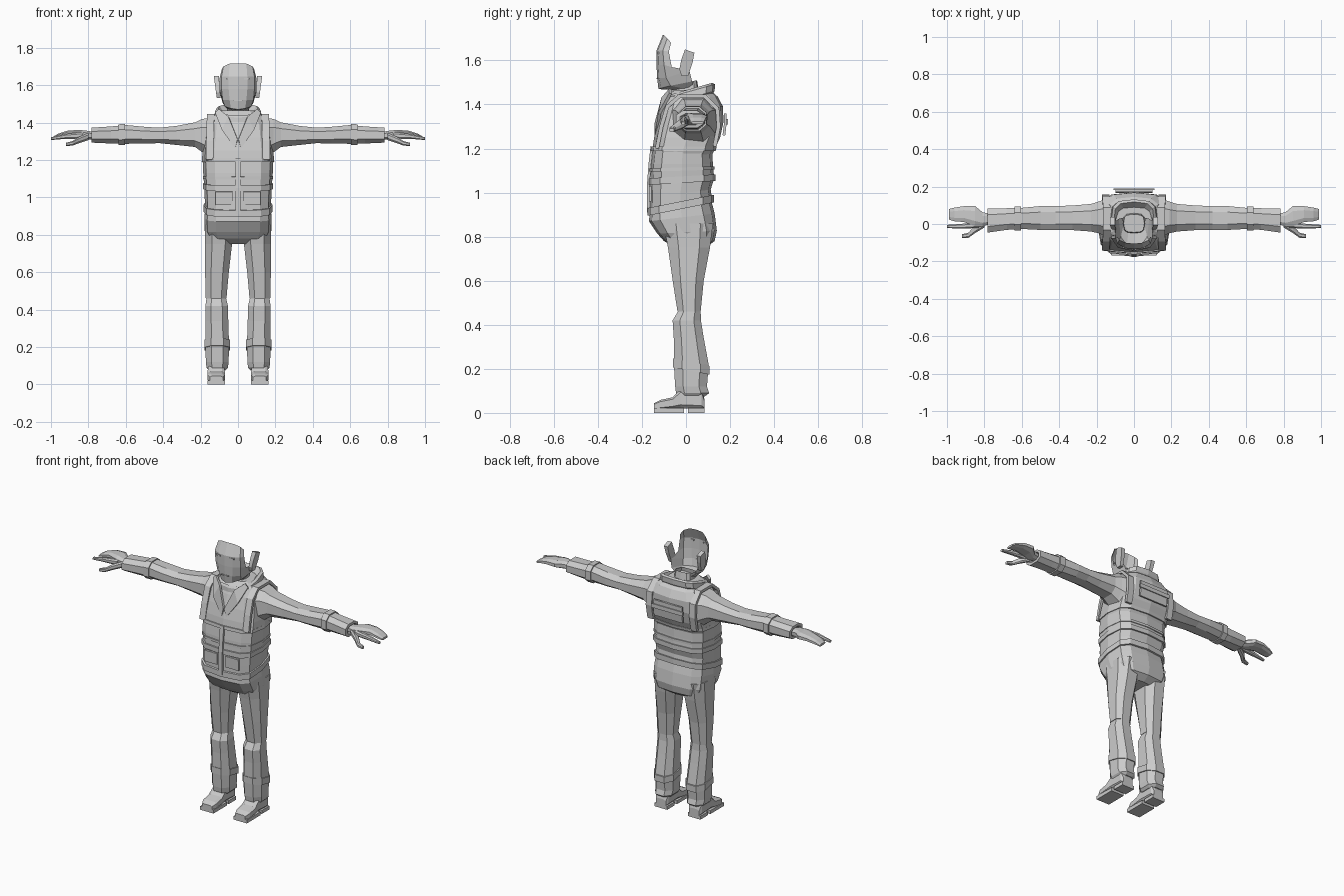
import bpy, bmesh, math
from mathutils import Vector

grey = bpy.data.materials.new("plain_grey")
grey.diffuse_color = (0.6, 0.6, 0.6, 1)


def make(name, verts, faces, mirror=False, thick=0):
    me = bpy.data.meshes.new(name)
    me.from_pydata(verts, [], faces)
    bm = bmesh.new()
    bm.from_mesh(me)
    bmesh.ops.recalc_face_normals(bm, faces=bm.faces)
    bm.to_mesh(me)
    bm.free()
    me.materials.append(grey)
    ob = bpy.data.objects.new(name, me)
    bpy.context.collection.objects.link(ob)
    if thick:
        m = ob.modifiers.new("Thickness", 'SOLIDIFY')
        m.thickness, m.offset = thick, 0
    if mirror:
        ob.modifiers.new("Mirror", 'MIRROR')
    return ob


def ring(axis, at, a0, a1, b0, b1, slope=0, n=12, p=0.6):
    """Rounded-box section across an axis; slope tilts it along b."""
    pts = []
    for i in range(n):
        t = 2 * math.pi * (i + (0.5 if n == 8 else 0)) / n
        c, s = math.cos(t), math.sin(t)
        a = (a0 + a1) / 2 + (a1 - a0) / 2 * math.copysign(abs(c) ** p, c)
        b = (b0 + b1) / 2 + (b1 - b0) / 2 * math.copysign(abs(s) ** p, s)
        if axis == 'z':
            pts.append((a, b, at + slope * b))
        elif axis == 'x':
            pts.append((at, a, b))
        else:
            pts.append((a, at, b))
    return pts


def loft(name, rings, mirror=False, caps=True):
    n = len(rings[0])
    faces = []
    for r in range(len(rings) - 1):
        for i in range(n):
            j = (i + 1) % n
            faces.append((r * n + i, r * n + j, r * n + n + j, r * n + n + i))
    if caps:
        faces += [tuple(range(n)), tuple(range((len(rings) - 1) * n, len(rings) * n))]
    return make(name, [v for r in rings for v in r], faces, mirror)


def body(name, rows, slope=0, **kw):
    """Centred sections: z, half width, front y, back y, optional slope."""
    return loft(name, [ring('z', r[0], -r[1], r[1], r[2], r[3],
                            r[4] if len(r) > 4 else slope) for r in rows], **kw)


def limb(name, axis, rows, slope=0, n=8, p=0.8):
    return loft(name, [ring(axis, *r, slope, n, p) for r in rows], True)


def strip(name, path, half, thick, mirror=True):
    """Flat webbing that follows a path, widened along x."""
    v = [(x + s * half, y, z) for x, y, z in path for s in (-1, 1)]
    f = [(2 * i, 2 * i + 1, 2 * i + 3, 2 * i + 2) for i in range(len(path) - 1)]
    return make(name, v, f, mirror, thick)


def box(name, x0, x1, y0, y1, z0, z1, mirror=True):
    v = [(x, y, z) for x in (x0, x1) for y in (y0, y1) for z in (z0, z1)]
    f = [(0, 1, 3, 2), (4, 5, 7, 6), (0, 1, 5, 4), (2, 3, 7, 6), (0, 2, 6, 4), (1, 3, 7, 5)]
    return make(name, v, f, mirror)


# Trousers
body("hips", [(.94, .176, -.165, .115, .2), (.89, .18, -.168, .13, .12),
              (.82, .178, -.13, .14, .05), (.78, .16, -.10, .13, 0), (.75, .06, -.05, .09, 0)])
limb("leg", 'z', [(.86, .02, .18, -.11, .13), (.75, .027, .18, -.088, .115),
                  (.6, .045, .18, -.065, .085), (.46, .058, .176, -.042, .07)])
limb("shin", 'z', [(.46, .06, .172, -.04, .07), (.42, .05, .178, -.065, .072),
                   (.34, .048, .178, -.06, .085), (.22, .044, .178, -.06, .108),
                   (.12, .046, .176, -.054, .10), (.09, .05, .172, -.05, .11),
                   (.075, .065, .16, -.04, .09)])
limb("shin_band", 'z', [(.195, .038, .183, -.065, .113), (.235, .038, .183, -.065, .113)], -.2)

# Shoes
limb("shoe", 'y', [(-.145, .08, .152, .015, .045), (-.115, .068, .165, .015, .06),
                   (-.06, .068, .165, .02, .072), (-.025, .07, .162, .02, .11),
                   (.07, .07, .162, .015, .11), (.085, .08, .152, .015, .06)], p=.5)
box("front_sole", .07, .163, -.145, -.01, 0, .022)
box("shoe_heel", .072, .16, .01, .085, 0, .022)

# Vest and its belts
body("vest", [(.95, .176, -.165, .118, .2), (1.0, .178, -.163, .112, .12),
              (1.06, .181, -.162, .128, .04), (1.13, .186, -.158, .122, 0),
              (1.21, .187, -.148, .118, 0)])
body("waist_belt", [(.93, .185, -.175, .128), (.965, .185, -.175, .128)], .2)
body("middle_belt", [(1.045, .187, -.17, .134), (1.075, .187, -.17, .134)], .06)
body("upper_belt", [(1.10, .187, -.166, .13), (1.115, .187, -.166, .13)], .03)
strip("vest_zip", [(0, -.17, .91), (0, -.17, 1.05), (0, -.164, 1.13), (0, -.155, 1.21)],
      .013, .012, False)
strip("vest_pocket", [(.075, -.162, .96), (.075, -.163, 1.03)], .045, .012)

# Chest and shoulders
body("chest", [(1.165, .182, -.14, .115), (1.2, .192, -.152, .132), (1.25, .19, -.145, .155),
               (1.32, .182, -.128, .17), (1.39, .172, -.105, .168), (1.435, .14, -.085, .145),
               (1.465, .09, -.06, .11)])
body("vest_rim", [(1.19, .194, -.16, .135), (1.21, .192, -.158, .14)])
strip("shoulder_strap", [(.152, -.132, 1.2), (.15, -.112, 1.3), (.148, -.085, 1.39),
                         (.145, -.03, 1.438), (.145, .085, 1.438), (.15, .142, 1.38),
                         (.152, .148, 1.3), (.152, .13, 1.21)], .02, .018)
strip("back_panel", [(0, .172, 1.26), (0, .178, 1.31), (0, .178, 1.36)], .10, .012, False)
strip("back_strap", [(0, .186, 1.31), (0, .186, 1.335)], .11, .008, False)

# Open collar with lapels
body("collar", [(1.40, .11, -.085, .115), (1.425, .128, -.10, .13), (1.455, .122, -.098, .132),
                (1.465, .108, -.09, .118), (1.44, .085, -.07, .09), (1.40, .07, -.05, .07)],
     .28, caps=False)
make("lapel", [(.015, -.135, 1.26), (.002, -.137, 1.31), (.05, -.105, 1.43), (.10, -.07, 1.47),
               (.12, -.07, 1.45), (.085, -.12, 1.36)],
     [(0, 1, 2, 5), (2, 3, 4, 5)], True, .014)
body("neck", [(1.36, .07, -.07, .07), (1.44, .062, -.055, .06), (1.50, .055, -.045, .05)],
     .2, caps=False)

# Face shell, open at the back
rows = [[(0, -.105, 1.716), (.045, -.10, 1.715), (.078, -.085, 1.70), (.088, -.068, 1.68)],
        [(0, -.134, 1.645), (.05, -.128, 1.645), (.088, -.105, 1.645), (.098, -.078, 1.64)],
        [(0, -.134, 1.58), (.05, -.126, 1.58), (.088, -.10, 1.58), (.10, -.065, 1.57)],
        [(0, -.131, 1.52), (.045, -.122, 1.52), (.082, -.09, 1.52), (.096, .015, 1.555)],
        [(0, -.125, 1.47), (.038, -.112, 1.475), (.07, -.07, 1.485), (.082, .028, 1.505)],
        [(0, -.045, 1.465), (.03, -.042, 1.465), (.055, 0, 1.47), (.06, .03, 1.49)]]
make("face", [v for r in rows for v in r],
     [(4 * r + c, 4 * r + c + 1, 4 * r + c + 5, 4 * r + c + 4)
      for r in range(5) for c in range(3)], True)
box("eye", .032, .062, -.132, -.123, 1.63, 1.638)
box("mouth", -.025, .025, -.133, -.125, 1.515, 1.521, False)

# Ears
prof = [(-.03, 1.56), (-.022, 1.6), (-.005, 1.65), (.038, 1.635), (.03, 1.59), (.01, 1.53), (-.02, 1.53)]
n = len(prof)
make("ear", [(.093 + (z - 1.53) * .08, y, z) for y, z in prof] +
     [(.113 + (z - 1.53) * .14, y, z) for y, z in prof],
     [tuple(range(n)), tuple(range(n, 2 * n))] +
     [(i, (i + 1) % n, n + (i + 1) % n, n + i) for i in range(n)], True)

# Arms
limb("arm", 'x', [(.13, -.08, .15, 1.19, 1.435), (.19, -.055, .125, 1.235, 1.425),
                  (.23, -.045, .112, 1.265, 1.405), (.33, -.037, .103, 1.277, 1.385),
                  (.42, -.036, .10, 1.287, 1.375), (.5, -.036, .10, 1.285, 1.38),
                  (.6, -.03, .09, 1.283, 1.39), (.68, -.035, .088, 1.285, 1.382),
                  (.782, -.05, .086, 1.29, 1.375), (.784, -.03, .07, 1.305, 1.36),
                  (.76, 0, .05, 1.32, 1.35)])
limb("arm_strap", 'x', [(.603, -.038, .098, 1.276, 1.396), (.64, -.038, .098, 1.276, 1.394)])

# Hands
limb("palm", 'x', [(.76, 0, .055, 1.31, 1.35), (.81, -.015, .065, 1.308, 1.358),
                   (.85, -.015, .10, 1.318, 1.362), (.91, .008, .098, 1.322, 1.358),
                   (.96, .012, .09, 1.316, 1.342), (.99, .022, .082, 1.31, 1.324)])
limb("index_finger", 'x', [(.83, -.022, .012, 1.312, 1.35), (.92, -.026, .002, 1.312, 1.34),
                           (1.0, -.022, -.004, 1.306, 1.322)])
limb("thumb", 'x', [(.80, -.02, .02, 1.305, 1.345), (.85, -.05, -.008, 1.288, 1.325),
                    (.885, -.075, -.045, 1.276, 1.302), (.92, -.076, -.054, 1.274, 1.292)])
